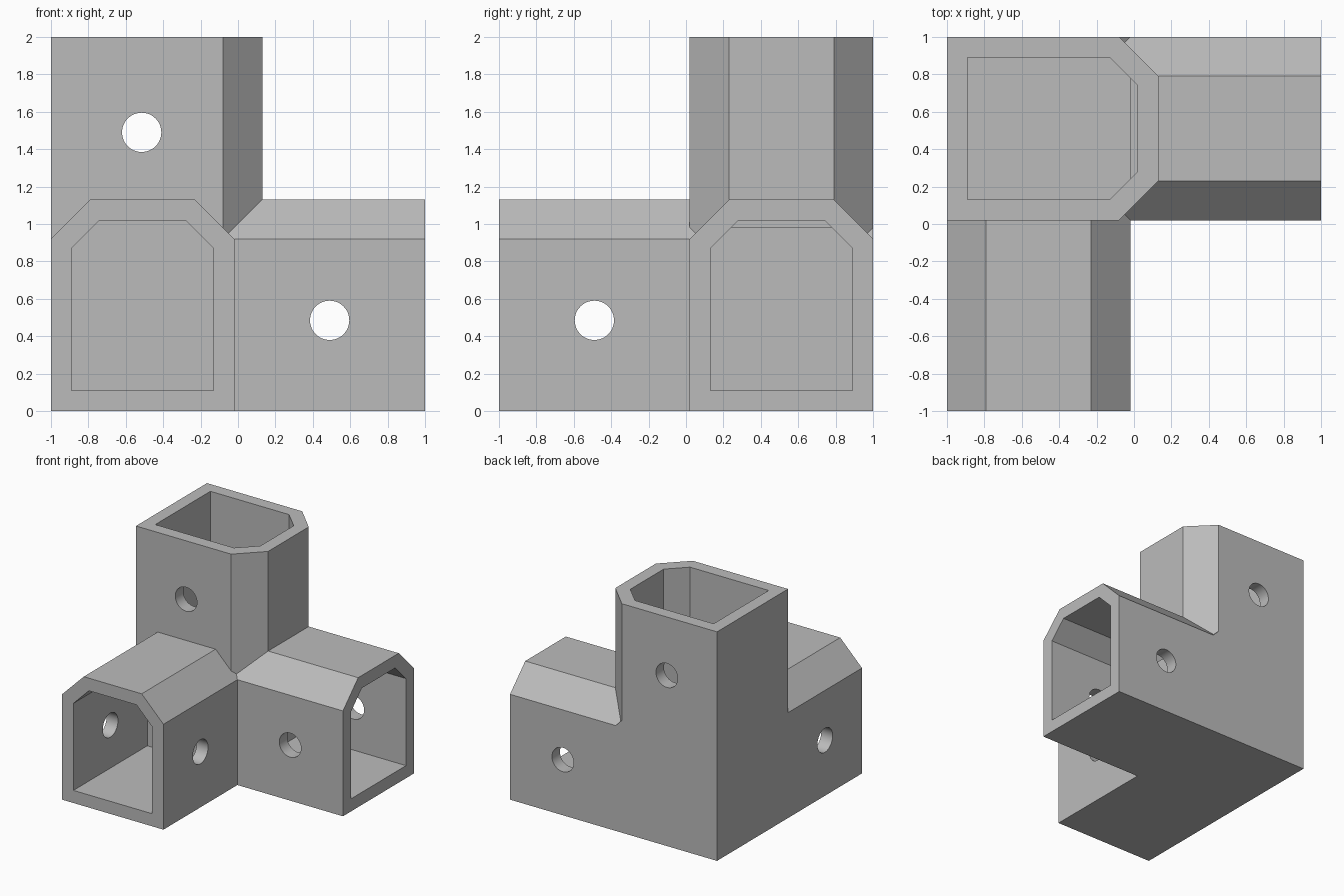
import bpy, bmesh, math
from mathutils import Vector

cube = bpy.data.objects.get("Cube")
if cube:
    bpy.data.objects.remove(cube, do_unlink=True)

CORNER = Vector((-1, 1, 0))
RIGHT, FRONT, UP = Vector((1, 0, 0)), Vector((0, -1, 0)), Vector((0, 0, 1))
# Each tube: (name, direction along, width direction, chamfered-top direction)
ARMS = [("front_tube", FRONT, RIGHT, UP),
        ("side_tube", RIGHT, FRONT, UP),
        ("upright_tube", UP, FRONT, RIGHT)]

grey = bpy.data.materials.new("plain_grey")
grey.use_nodes = True
grey.diffuse_color = (0.5, 0.5, 0.5, 1)
grey.node_tree.nodes["Principled BSDF"].inputs["Base Color"].default_value = (0.5, 0.5, 0.5, 1)


def prism(name, profile, axis, u, v, start, end):
    """Extrude a (u, v) profile along axis, measured from the outer corner."""
    bm = bmesh.new()
    base = [bm.verts.new(CORNER + u * a + v * b + axis * start) for a, b in profile]
    face = bm.faces.new(base)
    moved = bmesh.ops.extrude_face_region(bm, geom=[face])["geom"]
    bmesh.ops.translate(bm, vec=axis * (end - start),
                        verts=[g for g in moved if isinstance(g, bmesh.types.BMVert)])
    bmesh.ops.recalc_face_normals(bm, faces=bm.faces)
    mesh = bpy.data.meshes.new(name)
    bm.to_mesh(mesh)
    bm.free()
    mesh.materials.append(grey)
    obj = bpy.data.objects.new(name, mesh)
    bpy.context.collection.objects.link(obj)
    return obj


def gable(u0, u1, v0, v1, cut):
    """Rectangle with its two upper corners chamfered."""
    return [(u0, v0), (u1, v0), (u1, v1 - cut), (u1 - cut, v1),
            (u0 + cut, v1), (u0, v1 - cut)]


def combine(target, tool, operation):
    mod = target.modifiers.new(operation.lower(), 'BOOLEAN')
    mod.operation, mod.solver, mod.object = operation, 'EXACT', tool
    bpy.context.view_layer.objects.active = target
    bpy.ops.object.modifier_apply(modifier=mod.name)
    bpy.data.objects.remove(tool, do_unlink=True)


# Outer shells joined at the corner
outer = gable(0, 0.98, 0, 1.13, 0.21)
shells = [prism(n, outer, along, wide, top, 0, 2) for n, along, wide, top in ARMS]
connector = shells[0]
connector.name = "corner_connector"
for shell in shells[1:]:
    combine(connector, shell, 'UNION')

# Sockets and cross-drilled screw holes
socket = gable(0.11, 0.87, 0.11, 1.02, 0.15)
circle = [(1.49 + 0.105 * math.cos(math.tau * i / 48),
           0.485 + 0.105 * math.sin(math.tau * i / 48)) for i in range(48)]
for n, along, wide, top in ARMS:
    combine(connector, prism("socket", socket, along, wide, top, 0.98, 2.1), 'DIFFERENCE')
for n, along, wide, top in ARMS:
    combine(connector, prism("screw_hole", circle, wide, along, top, -0.1, 1.1), 'DIFFERENCE')

# Round hole walls shade smooth, all other edges stay sharp
bpy.ops.object.select_all(action='DESELECT')
connector.select_set(True)
bpy.context.view_layer.objects.active = connector
bpy.ops.object.shade_smooth_by_angle(angle=math.radians(30))
